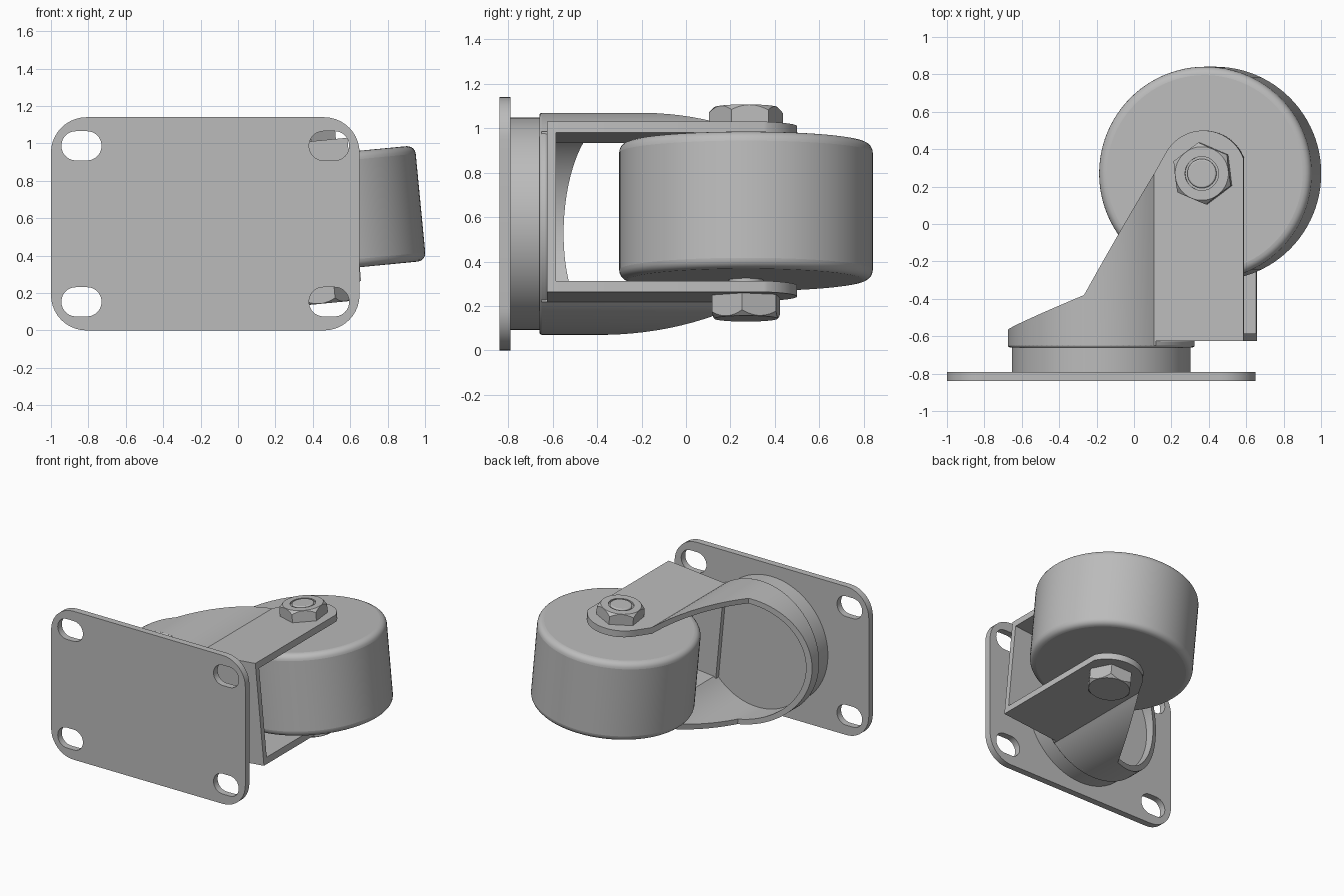
import bpy, bmesh, math
from mathutils import Matrix, Vector

if "Cube" in bpy.data.objects:
    bpy.data.objects.remove(bpy.data.objects["Cube"], do_unlink=True)

metal = bpy.data.materials.new("plain grey")
metal.use_nodes = True
metal.diffuse_color = (0.5, 0.5, 0.5, 1)
metal.node_tree.nodes["Principled BSDF"].inputs["Base Color"].default_value = (0.5, 0.5, 0.5, 1)

# The swivelling half is turned a little about the upright of the mounting plate
SWIVEL = Matrix.Translation((-0.175, 0, 0.57)) @ Matrix.Rotation(math.radians(-5.5), 4, 'Y')
STILL = Matrix.Identity(4)
AXLE = (0.585, 0.27)


def arc(cx, cy, r, start, end, n=24):
    return [(cx + r * math.cos(math.radians(start + (end - start) * i / n)),
             cy + r * math.sin(math.radians(start + (end - start) * i / n)))
            for i in range(n + 1)]


def circle(cx, cy, r, n=96, start=0):
    return arc(cx, cy, r, start, start + 360, n)[:-1]


def rounded_rect(cx, cy, hx, hy, r):
    pts = []
    for k, (sx, sy) in enumerate([(1, 1), (-1, 1), (-1, -1), (1, -1)]):
        pts += arc(cx + sx * (hx - r), cy + sy * (hy - r), r, 90 * k, 90 * k + 90, 10)
    return pts


def prism(name, pts, axis, lo, hi, matrix=SWIVEL, bevel=0, segments=3):
    """Extrude an outline along y (outline in x, z) or along z (outline in x, y)."""
    def place(a, b, h):
        return Vector((a, h, b)) if axis == 'y' else Vector((a, b, h))
    bm = bmesh.new()
    face = bm.faces.new([bm.verts.new(place(a, b, lo)) for a, b in pts])
    ext = bmesh.ops.extrude_face_region(bm, geom=[face])
    moved = [g for g in ext["geom"] if isinstance(g, bmesh.types.BMVert)]
    bmesh.ops.translate(bm, verts=moved, vec=place(0, 0, hi - lo))
    bmesh.ops.recalc_face_normals(bm, faces=bm.faces)
    mesh = bpy.data.meshes.new(name)
    bm.to_mesh(mesh)
    bm.free()
    mesh.materials.append(metal)
    obj = bpy.data.objects.new(name, mesh)
    bpy.context.collection.objects.link(obj)
    obj.matrix_world = matrix
    if bevel:
        mod = obj.modifiers.new("rounded edges", 'BEVEL')
        mod.width, mod.segments = bevel, segments
        mod.limit_method, mod.angle_limit = 'ANGLE', math.radians(40)
    return obj


def combine(obj, tool, operation):
    mod = obj.modifiers.new("shape", 'BOOLEAN')
    mod.operation, mod.object, mod.solver = operation, tool, 'EXACT'
    bpy.context.view_layer.update()
    result = obj.evaluated_get(bpy.context.evaluated_depsgraph_get())
    mesh = bpy.data.meshes.new_from_object(result)
    obj.modifiers.clear()
    obj.data = mesh
    bpy.data.objects.remove(tool, do_unlink=True)


# Mounting plate with four slots
plate = prism("mounting_plate", rounded_rect(-0.175, 0.57, 0.825, 0.57, 0.19), 'y', -0.84, -0.79, STILL)
for x in (-0.837, 0.487):
    for z in (0.153, 0.987):
        slot = prism("slot_cutter", rounded_rect(x, z, 0.107, 0.078, 0.077), 'y', -0.9, -0.7, STILL)
        combine(plate, slot, 'DIFFERENCE')

# Swivel collar and housing floor
prism("swivel_collar", circle(0, 0, 0.478), 'y', -0.79, -0.65)
prism("housing_floor", circle(0, 0, 0.5), 'y', -0.66, -0.62, bevel=0.012)

# Housing wall: a round shell running into two flat arms, trimmed to its side outline
outer, inner, half, wall = 0.5, 0.46, 0.385, 0.05
a = math.degrees(math.asin(half / outer))
b = math.degrees(math.asin((half - wall) / inner))
section = ([(0.8, half)] + arc(0, 0, outer, a, 360 - a, 72) + [(0.8, -half), (0.8, wall - half)]
           + arc(0, 0, inner, 360 - b, b, 72) + [(0.8, half - wall)])
fork = prism("fork_housing", section, 'y', -0.65, 0.7)
outline = ([(-0.7, -0.7), (0.33, -0.7), (0.33, -0.625), (0.9, -0.625), (0.9, 0.2), (0.81, 0.2)]
           + arc(*AXLE, 0.23, 0, 151) + [(-0.045, -0.38), (-0.7, -0.65)])
combine(fork, prism("outline_cutter", outline, 'z', -0.7, 0.7), 'INTERSECT')

# Web joining the two arms
web = [(0.3, -half), (0.8, -half), (0.8, half), (0.3, half)]
prism("fork_web", web, 'y', -0.625, -0.585)

# Wheel and axle
prism("wheel", circle(*AXLE, 0.571), 'z', -0.31, 0.31, bevel=0.045, segments=5)
prism("axle", circle(*AXLE, 0.078, 48), 'z', -0.4, 0.474, bevel=0.008)


# Hexagonal nut and bolt head with turned-down corners
def hexagon(name, side, height, start):
    lo, hi = sorted((side * half, side * (half + height)))
    obj = prism(name, circle(*AXLE, 0.167, 6, start), 'z', lo, hi)
    clo, chi = sorted((side * 0.2, side * (half + height)))
    combine(obj, prism("chamfer_cutter", circle(*AXLE, 0.169, 64), 'z', clo, chi,
                       bevel=0.026, segments=1), 'INTERSECT')
    return obj


nut = hexagon("axle_nut", 1, 0.085, 37)
combine(nut, prism("nut_hole_cutter", circle(*AXLE, 0.09, 48), 'z', 0.458, 0.6), 'DIFFERENCE')
hexagon("bolt_head", -1, 0.1, -6)

# Smooth curved surfaces while keeping edges crisp
for obj in list(bpy.context.collection.objects):
    if obj.type == 'MESH' and metal.name in obj.data.materials:
        bpy.ops.object.select_all(action='DESELECT')
        obj.select_set(True)
        bpy.context.view_layer.objects.active = obj
        bpy.ops.object.shade_smooth_by_angle(angle=math.radians(30))
